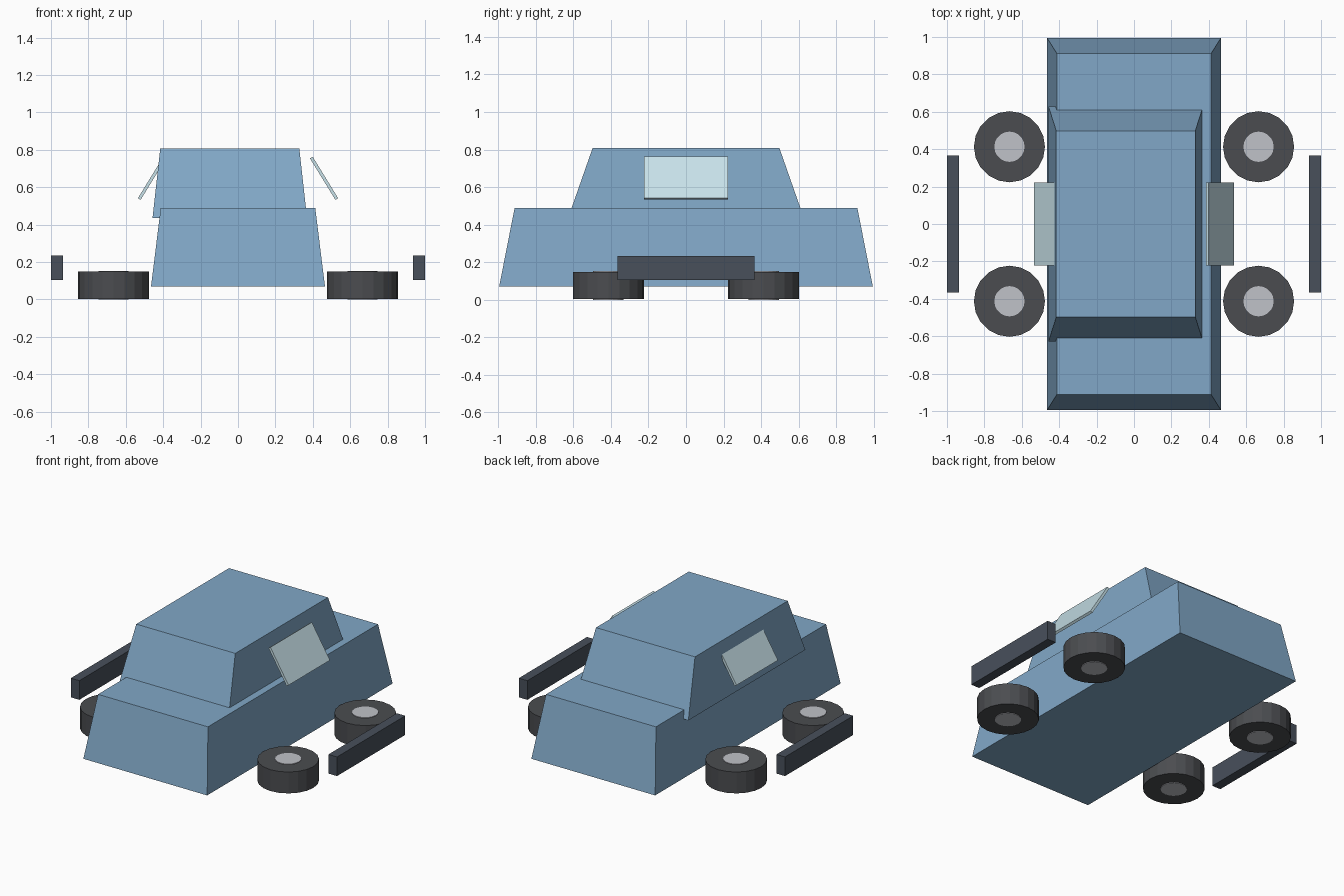
import bpy, bmesh
from math import radians
from mathutils import Matrix

if "Cube" in bpy.data.objects:
    bpy.data.objects.remove(bpy.data.objects["Cube"])


def material(name, rgb):
    m = bpy.data.materials.new(name)
    m.diffuse_color = (*rgb, 1)
    m.use_nodes = True
    m.node_tree.nodes["Principled BSDF"].inputs["Base Color"].default_value = m.diffuse_color
    return m


paint = material("blue_paint", (0.22, 0.39, 0.57))
glass = material("pale_glass", (0.57, 0.75, 0.81))
rubber = material("dark_rubber", (0.07, 0.073, 0.08))
trim = material("dark_trim", (0.065, 0.08, 0.105))
metal = material("hub_metal", (0.53, 0.54, 0.58))


def finish(name, bm, mat):
    mesh = bpy.data.meshes.new(name)
    bm.to_mesh(mesh)
    bm.free()
    mesh.materials.append(mat)
    ob = bpy.data.objects.new(name, mesh)
    bpy.context.collection.objects.link(ob)
    return ob


def box(name, center, size, mat, taper=(1, 1), tilt=0):
    """Box whose top is scaled by taper, then tilted about y."""
    bm = bmesh.new()
    bmesh.ops.create_cube(bm, size=1)
    for v in bm.verts:
        tx, ty = taper if v.co.z > 0 else (1, 1)
        v.co.x *= size[0] * tx
        v.co.y *= size[1] * ty
        v.co.z *= size[2]
    bm.transform(Matrix.Translation(center) @ Matrix.Rotation(tilt, 4, 'Y'))
    return finish(name, bm, mat)


def disc(name, center, radius, depth, mat):
    bm = bmesh.new()
    bmesh.ops.create_cone(bm, cap_ends=True, segments=20, radius1=radius,
                          radius2=radius, depth=depth,
                          matrix=Matrix.Translation(center))
    return finish(name, bm, mat)


# lower body and off-centre cabin
box("body", (0, 0, 0.28), (0.93, 1.99, 0.42), paint, (0.888, 0.917))
box("cabin", (-0.044, 0, 0.622), (0.826, 1.255, 0.371), paint, (0.9, 0.793))

for side, label in ((-1, "left"), (1, "right")):
    # leaning side windows and detached bumpers
    box(label + "_window", (side * 0.46, 0, 0.648), (0.017, 0.445, 0.26),
        glass, tilt=radians(-31.5) * side)
    box(label + "_bumper", (side * 0.968, 0, 0.169), (0.064, 0.732, 0.13), trim)
    # flat-lying wheels with hubs showing on both faces
    for y, end in ((-0.413, "front"), (0.413, "rear")):
        at = (side * 0.666, y, 0.076)
        disc(f"{end}_{label}_tyre", at, 0.19, 0.145, rubber)
        disc(f"{end}_{label}_hub", at, 0.081, 0.152, metal)
